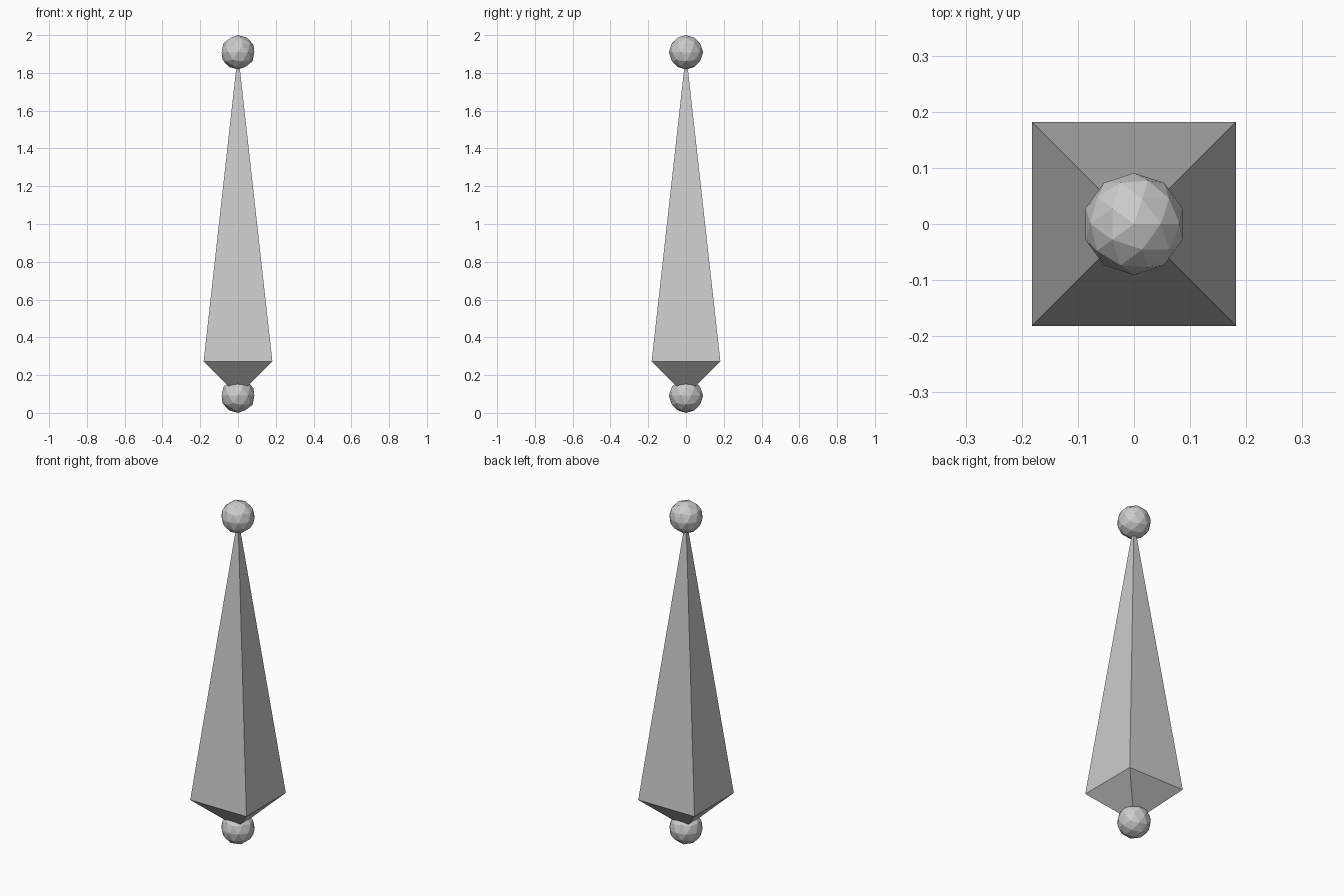
import bpy, bmesh

if "Cube" in bpy.data.objects:
    bpy.data.objects.remove(bpy.data.objects["Cube"])

# Proportions: shaft length, joint ball radius, shaft half width
L = 2 / 1.1
R = L * 0.05
H = L * 0.1


def joint(name, z):
    bpy.ops.mesh.primitive_ico_sphere_add(subdivisions=2, radius=R, location=(0, 0, z))
    bpy.context.object.name = name


# Joint balls at both ends
joint("lower_joint", R)
joint("upper_joint", 2 - R)

# Four-sided double pyramid between the ball centres
bm = bmesh.new()
ring = [bm.verts.new((x, y, R + H)) for x, y in ((-H, -H), (H, -H), (H, H), (-H, H))]
bottom = bm.verts.new((0, 0, R))
top = bm.verts.new((0, 0, R + L))
for i in range(4):
    a, b = ring[i], ring[(i + 1) % 4]
    bm.faces.new((a, b, top))
    bm.faces.new((b, a, bottom))
mesh = bpy.data.meshes.new("shaft")
bm.to_mesh(mesh)
bm.free()
bpy.context.collection.objects.link(bpy.data.objects.new("shaft", mesh))
